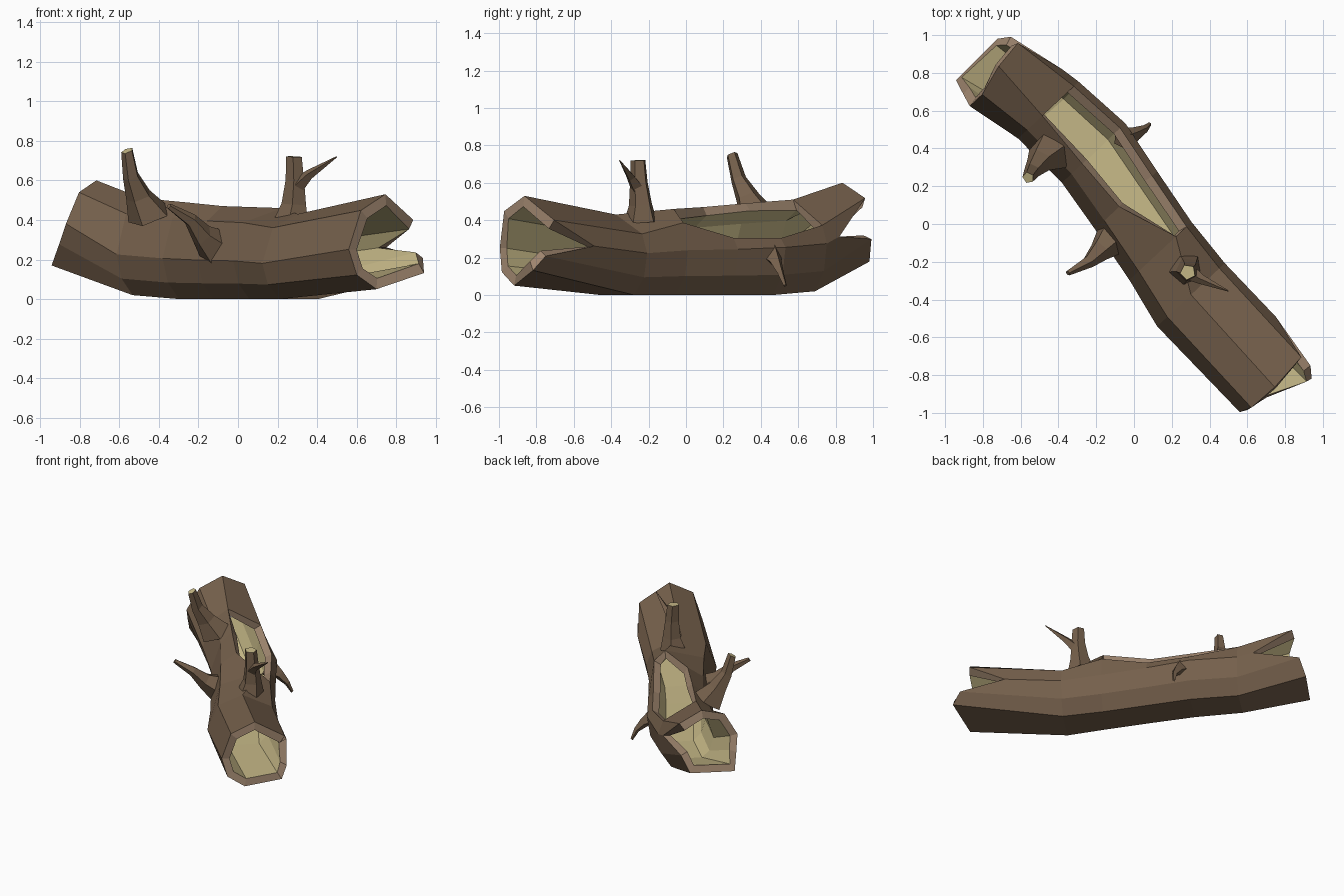
import bpy
import bmesh
import math
from mathutils import Vector

cube = bpy.data.objects.get("Cube")
if cube:
    bpy.data.objects.remove(cube, do_unlink=True)


def material(name, rgb):
    mat = bpy.data.materials.new(name)
    mat.use_nodes = True
    mat.diffuse_color = (*rgb, 1)
    mat.node_tree.nodes["Principled BSDF"].inputs["Base Color"].default_value = (*rgb, 1)
    return mat


BARK = material("bark brown", (0.18, 0.118, 0.072))
WOOD = material("pale inner wood", (0.58, 0.495, 0.25))
RIM = material("broken edge tan", (0.35, 0.24, 0.16))

# Directions along and across the log
ALONG = Vector((-0.682, 0.731, 0))
ACROSS = Vector((0.731, 0.682, 0))


def make_object(name, bm, materials):
    mesh = bpy.data.meshes.new(name)
    bm.to_mesh(mesh)
    bm.free()
    for mat in materials:
        mesh.materials.append(mat)
    obj = bpy.data.objects.new(name, mesh)
    bpy.context.collection.objects.link(obj)
    return obj


def section(crest, shoulder):
    """Nine-sided section in a unit box: shift along, across, up; crest first, clockwise."""
    return [(0, crest, 1), (0, 0.92, shoulder), (0, 1, 0.52), (0, 0.95, 0.22), (0, 0.79, 0),
            (0, 0.25, 0), (0, 0.08, 0.17), (0, 0, 0.42), (0, 0.15, 0.84)]


# Splintered ends, with shifts along the log
FRONT_END = [(0, 0.48, 1), (0.02, 0.93, 0.73), (0.27, 1.03, 0.44),
             (-0.046, 0.94, 0.33), (-0.1, 0.85, 0.17), (-0.01, 0.33, 0),
             (0.01, 0.08, 0.15), (0.03, 0, 0.42), (0.005, 0.13, 0.83)]
BACK_END = [(0, 0.57, 1), (0.02, 0.92, 0.81), (-0.24, 1.09, 0.33),
            (0.07, 0.91, 0.3), (0.11, 0.78, 0.02), (0.1, 0.09, 0),
            (0.02, 0.04, 0.25), (-0.05, 0, 0.49), (-0.05, 0.2, 0.86)]

# Stations: along, left, right, bottom, top, section
STATIONS = [
    (-1.14, -0.27, 0.20, 0.05, 0.53, FRONT_END),
    (-0.48, -0.28, 0.21, 0.00, 0.43, section(0.5, 0.76)),
    (-0.20, -0.22, 0.23, 0.00, 0.46, section(0.75, 0.84)),
    (0.12, -0.17, 0.28, 0.00, 0.47, section(0.39, 0.65)),
    (0.42, -0.13, 0.33, 0.00, 0.49, section(0.32, 0.62)),
    (0.75, -0.14, 0.30, 0.02, 0.51, section(0.4, 0.72)),
    (1.10, -0.21, 0.24, 0.17, 0.60, BACK_END),
]
HOLE_SPANS = (2, 3, 4)

# Hollow trunk: one skin of bark, thickened inward
bm = bmesh.new()
rings = []
for along, left, right, low, high, outline in STATIONS:
    ring = []
    for shift, a, b in outline:
        point = ALONG * (along + shift) + ACROSS * (left + (right - left) * a)
        point.z = low + (high - low) * b
        ring.append(bm.verts.new(point))
    rings.append(ring)
for i, (r0, r1) in enumerate(zip(rings, rings[1:])):
    for j in range(len(r0)):
        k = (j + 1) % len(r0)
        if j == 0 and i in HOLE_SPANS:
            continue  # gap broken into the upper side
        bm.faces.new((r0[j], r0[k], r1[k], r1[j]))
trunk = make_object("hollow_trunk", bm, [BARK, WOOD, RIM])
shell = trunk.modifiers.new("wall", "SOLIDIFY")
shell.thickness = 0.052
shell.offset = -1
shell.use_even_offset = True
shell.material_offset = 1
shell.material_offset_rim = 2


def branch(name, path, tip_material=BARK, sides=5):
    """Tapered limb through (x, y, z, radius) points, base first."""
    points = [Vector(p[:3]) for p in path]
    turn = (points[-1] - points[0]).to_track_quat("Z", "Y")
    bm = bmesh.new()
    loops = []
    for centre, p in zip(points, path):
        loop = []
        for n in range(sides):
            t = math.tau * n / sides
            offset = turn @ Vector((math.cos(t), math.sin(t), 0))
            loop.append(bm.verts.new(centre + offset * p[3]))
        loops.append(loop)
    for lower, upper in zip(loops, loops[1:]):
        for n in range(sides):
            m = (n + 1) % sides
            bm.faces.new((lower[n], lower[m], upper[m], upper[n]))
    bm.faces.new(loops[0][::-1])
    bm.faces.new(loops[-1]).material_index = 1
    return make_object(name, bm, [BARK, tip_material])


# Snapped limbs with pale ends
branch("back_top_branch", [(-0.445, 0.375, 0.42, 0.115), (-0.5, 0.33, 0.52, 0.068),
                           (-0.54, 0.28, 0.62, 0.043), (-0.56, 0.245, 0.75, 0.032)], WOOD)
branch("front_top_branch", [(0.27, -0.24, 0.39, 0.095), (0.285, -0.24, 0.48, 0.066),
                            (0.29, -0.25, 0.6, 0.05), (0.285, -0.255, 0.72, 0.042)], WOOD)
# Thin spur on the front limb
branch("front_branch_spur", [(0.3, -0.26, 0.57, 0.04), (0.36, -0.295, 0.63, 0.025),
                             (0.5, -0.355, 0.72, 0.003)], sides=4)
# Side limbs
branch("right_side_branch", [(-0.1, -0.055, 0.25, 0.11), (-0.18, -0.14, 0.32, 0.06),
                             (-0.24, -0.2, 0.4, 0.035), (-0.35, -0.26, 0.47, 0.015)])
branch("left_drooping_branch", [(-0.06, 0.45, 0.22, 0.07), (0.01, 0.48, 0.18, 0.036),
                                (0.06, 0.505, 0.12, 0.02), (0.085, 0.53, 0.05, 0.01)], sides=4)
